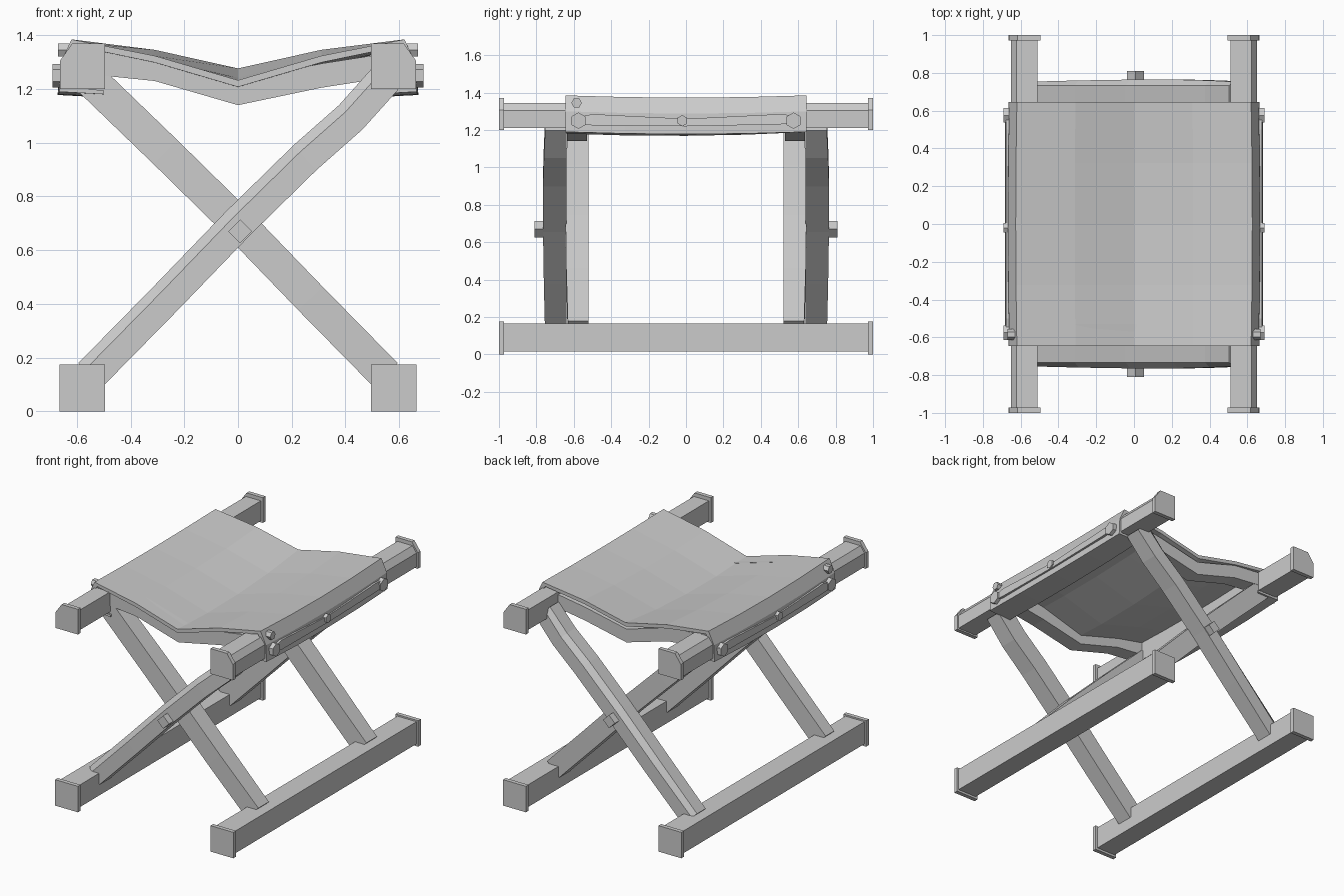
import bpy, bmesh, math
from mathutils import Vector

cube = bpy.data.objects.get("Cube")
if cube:
    bpy.data.objects.remove(cube)

grey = bpy.data.materials.new("plain_grey")
grey.use_nodes = True
colour = (0.6, 0.6, 0.6, 1)
grey.diffuse_color = colour
grey.node_tree.nodes["Principled BSDF"].inputs["Base Color"].default_value = colour


def loft(name, rings):
    """Skin a row of closed rings and cap both ends."""
    bm = bmesh.new()
    rows = [[bm.verts.new(p) for p in ring] for ring in rings]
    n = len(rows[0])
    for a, b in zip(rows, rows[1:]):
        for i in range(n):
            j = (i + 1) % n
            bm.faces.new((a[i], a[j], b[j], b[i]))
    bm.faces.new(rows[0])
    bm.faces.new(rows[-1])
    bmesh.ops.recalc_face_normals(bm, faces=bm.faces)
    mesh = bpy.data.meshes.new(name)
    bm.to_mesh(mesh)
    bm.free()
    mesh.materials.append(grey)
    obj = bpy.data.objects.new(name, mesh)
    bpy.context.collection.objects.link(obj)
    return obj


def section(x0, x1, z0, z1, cut=0):
    """Rectangle in x-z, with the outer (x1) top corner cut off."""
    pts = [(x0, z0), (x1, z0)]
    pts += [(x1, z1 - cut * 1.4), (x1 - cut, z1)] if cut else [(x1, z1)]
    return pts + [(x0, z1)]


def along_y(name, side, pts, y0, y1):
    return loft(name, [[(side * x, y, z) for x, z in pts] for y in (y0, y1)])


def leg(name, path, y_in, y_out, end, cut):
    """Sweep a square section along an x-z path, bowed outwards in the middle."""
    pts = [Vector(p) for p in path]
    half = 0.063
    rings = []
    for i, p in enumerate(pts):
        d = (pts[min(i + 1, len(pts) - 1)] - pts[max(i - 1, 0)]).normalized()
        up = Vector((-d.y, d.x))
        if up.y < 0:
            up = -up
        bow = 0.012 * math.sin(math.pi * i / (len(pts) - 1))
        prof = [(-half, y_in), (-half, y_out + bow), (half - cut, y_out + bow),
                (half, y_out - cut * 0.6), (half, y_in)]
        rings.append([(p.x + up.x * o, end * y, p.y + up.y * o) for o, y in prof])
    return loft(name, rings)


def bolt(name, loc, axis, radius, depth, sides, turn=0):
    """Prism centred on loc, pointing along x or y."""
    rings = []
    for t in (-depth / 2, depth / 2):
        ring = []
        for i in range(sides):
            a = turn + math.tau * i / sides
            u, v = radius * math.cos(a), radius * math.sin(a)
            off = (t, u, v) if axis == "x" else (u, t, v)
            ring.append([l + o for l, o in zip(loc, off)])
        rings.append(ring)
    return loft(name, rings)


# Foot rails and seat rails with end caps
for side, word in ((1, "left"), (-1, "right")):
    along_y(f"{word}_foot_rail", side, section(0.51, 0.652, 0.015, 0.165), -0.98, 0.98)
    along_y(f"{word}_seat_rail", side, section(0.51, 0.652, 1.21, 1.345, 0.03), -0.98, 0.98)
    for end, place in ((-1, "front"), (1, "back")):
        along_y(f"{word}_{place}_foot_cap", side, section(0.495, 0.665, 0, 0.175), end * 0.972, end)
        along_y(f"{word}_{place}_seat_cap", side, section(0.495, 0.662, 1.2, 1.37, 0.045), end * 0.972, end)

# Crossed legs, hanging bars and pivots
outer_path = [(-0.55, 0.135), (-0.27, 0.42), (0, 0.70), (0.25, 0.945), (0.42, 1.095), (0.55, 1.24)]
inner_path = [(0.55, 0.135), (0.27, 0.42), (0, 0.70), (-0.27, 0.965), (-0.55, 1.235)]
bar_path = [(-0.6, 1.31), (-0.31, 1.28), (0, 1.19), (0.31, 1.255), (0.6, 1.3)]
for end, place in ((-1, "front"), (1, "back")):
    leg(f"{place}_outer_leg", outer_path, 0.64, 0.753, end, 0.035)
    leg(f"{place}_inner_leg", inner_path, 0.52, 0.632, end, 0)
    loft(f"{place}_seat_bar", [[(x, end * y, z + o) for y, o in
         ((0.53, -0.05), (0.635, -0.05), (0.635, 0.04), (0.53, 0.04))] for x, z in bar_path])
    bolt(f"{place}_pivot", (0.008, end * 0.72, 0.67), "y", 0.044, 0.18, 4)

# Sagging seat wrapped round both rails
top = [(-0.5, 1.185), (-0.665, 1.19), (-0.66, 1.3), (-0.62, 1.385), (-0.31, 1.335), (0, 1.255),
       (0.31, 1.335), (0.62, 1.385), (0.66, 1.3), (0.665, 1.19), (0.5, 1.185)]
under = [(0.5, 1.2), (0.645, 1.205), (0.64, 1.3), (0.6, 1.36), (0.31, 1.31), (0, 1.23),
         (-0.31, 1.31), (-0.6, 1.36), (-0.64, 1.3), (-0.645, 1.205), (-0.5, 1.2)]
rings = []
for t in (-1, -0.5, 0, 0.5, 1):
    dip = 1 - t * t
    ring = []
    for x, z in top + under:
        middle = max(0, 1 - abs(x) / 0.62)
        z += 0.022 * t * middle - 0.012 * dip - 0.02 * dip * middle
        ring.append((x * (1 + 0.01 * dip), t * 0.645, z))
    rings.append(ring)
loft("cloth_seat", rings)

# Side battens and their bolts
for side, word in ((1, "left"), (-1, "right")):
    rings = []
    for y, low, high in ((-0.6, 1.235, 1.265), (-0.5, 1.225, 1.285), (0, 1.22, 1.26),
                         (0.5, 1.23, 1.285), (0.61, 1.24, 1.275)):
        rings.append([(side * x, y, z) for x, z in
                      ((0.65, low), (0.682, low), (0.677, high), (0.65, high))])
    loft(f"{word}_batten", rings)
    for i, y in enumerate((-0.575, -0.02, 0.575)):
        radius = 0.03 if i == 1 else 0.044
        bolt(f"{word}_batten_bolt_{i + 1}", (side * 0.67, y, 1.25), "x", radius, 0.04, 6, math.pi / 6)
    bolt(f"{word}_upper_bolt", (side * 0.65, -0.585, 1.345), "x", 0.028, 0.04, 6)
